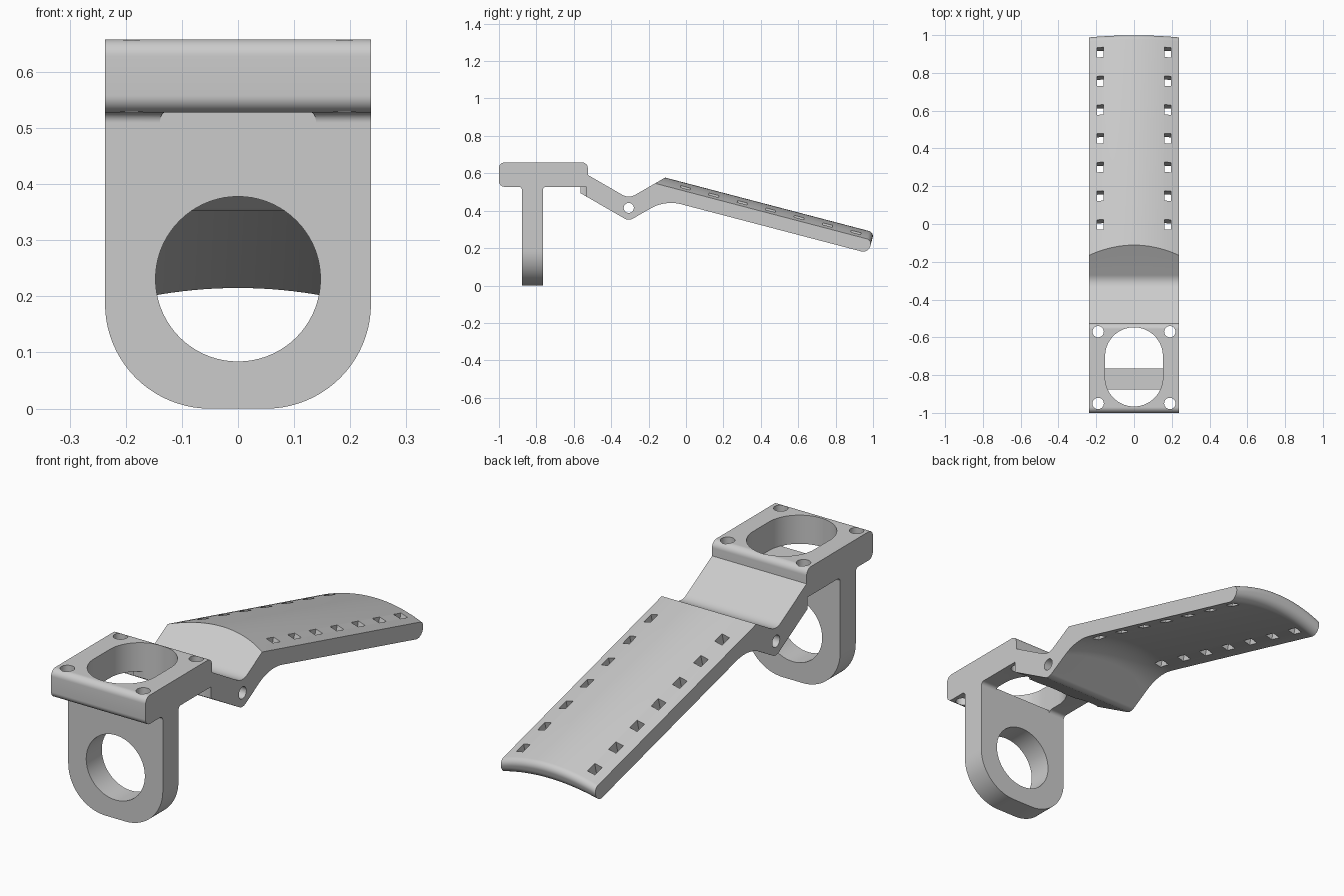
import bpy
import bmesh
import math
from mathutils import Vector, Matrix

if "Cube" in bpy.data.objects:
    bpy.data.objects.remove(bpy.data.objects["Cube"], do_unlink=True)

GREY = (0.6, 0.6, 0.6, 1.0)
mat = bpy.data.materials.new("light grey")
mat.use_nodes = True
mat.diffuse_color = GREY
mat.node_tree.nodes["Principled BSDF"].inputs["Base Color"].default_value = GREY

HALF = 0.237          # half width of the whole bracket
SLOPE = 0.262         # fall of the arm
HINGE = 0.577         # slope of the hinge flanks
PIN_Y = -0.306


def rounded(corners, steps=10):
    """Closed outline from (a, b, radius) corners."""
    out = []
    n = len(corners)
    for i, (a, b, r) in enumerate(corners):
        p = Vector((a, b))
        if r == 0:
            out.append(p)
            continue
        u = (Vector(corners[i - 1][:2]) - p).normalized()
        v = (Vector(corners[(i + 1) % n][:2]) - p).normalized()
        half = u.angle(v) / 2
        centre = p + (u + v).normalized() * r / math.sin(half)
        s = p + u * r / math.tan(half) - centre
        e = p + v * r / math.tan(half) - centre
        start = math.atan2(s.y, s.x)
        turn = (math.atan2(e.y, e.x) - start + math.pi) % (2 * math.pi) - math.pi
        for k in range(steps + 1):
            t = start + turn * k / steps
            out.append(centre + Vector((math.cos(t), math.sin(t))) * r)
    return out


def add_loft(bm, rings):
    """Closed solid through equal rings of points."""
    rows = [[bm.verts.new(p) for p in ring] for ring in rings]
    n = len(rows[0])
    for lo, hi in zip(rows, rows[1:]):
        for i in range(n):
            j = (i + 1) % n
            bm.faces.new((lo[i], lo[j], hi[j], hi[i]))
    bm.faces.new(rows[0][::-1])
    bm.faces.new(rows[-1])


def add_cylinder(bm, radius, length, matrix):
    bmesh.ops.create_cone(bm, cap_ends=True, segments=40, radius1=radius,
                          radius2=radius, depth=length, matrix=matrix)


def finish(name, bm):
    bmesh.ops.recalc_face_normals(bm, faces=bm.faces[:])
    mesh = bpy.data.meshes.new(name)
    bm.to_mesh(mesh)
    bm.free()
    obj = bpy.data.objects.new(name, mesh)
    obj.data.materials.append(mat)
    bpy.context.collection.objects.link(obj)
    return obj


def activate(obj):
    bpy.ops.object.select_all(action='DESELECT')
    obj.select_set(True)
    bpy.context.view_layer.objects.active = obj


def carve(obj, cutters):
    activate(obj)
    for cutter in cutters:
        mod = obj.modifiers.new("cut", 'BOOLEAN')
        mod.operation = 'DIFFERENCE'
        mod.solver = 'EXACT'
        mod.object = cutter
        bpy.ops.object.modifier_apply(modifier=mod.name)
    bpy.ops.object.shade_smooth_by_angle(angle=math.radians(30))


# Clamp head: rounded block with small fillets down to the tab
outline = rounded([
    (-1, 0.528, 0.03), (-1, 0.658, 0.03), (-0.525, 0.658, 0.03),
    (-0.525, 0.528, 0), (-0.765, 0.528, 0.018), (-0.765, 0.509, 0),
    (-0.877, 0.509, 0), (-0.877, 0.528, 0.018)])
bm = bmesh.new()
add_loft(bm, [[(x, p.x, p.y) for p in outline] for x in (-HALF, HALF)])
head = finish("clamp_head", bm)

# Hanging tab with rounded lower corners
outline = rounded([(-HALF, 0.528, 0), (HALF, 0.528, 0),
                   (HALF, 0, 0.187), (-HALF, 0, 0.187)], 20)
bm = bmesh.new()
add_loft(bm, [[(p.x, y, p.y) for p in outline] for y in (-0.877, -0.765)])
tab = finish("hanging_tab", bm)


# Hinge and arched arm: one profile whose arm part sinks towards the sides
def arm_profile(x):
    d = (x / HALF) ** 2
    top = 0.548 - 0.045 * d        # arm height at y = 0
    low = 0.464 - 0.036 * d
    v_top, v_low = 0.465, 0.345    # hinge valley and keel

    def meet(arm, hinge):
        y = (arm - hinge + HINGE * PIN_Y) / (HINGE + SLOPE)
        return y, arm - SLOPE * y

    def tip(arm):
        y = (0.975 + SLOPE * (arm - 0.17)) / (1 + SLOPE ** 2)
        return y, arm - SLOPE * y

    return rounded([
        (-0.565, 0.528, 0), (-0.525, 0.528, 0),
        (-0.525, v_top + HINGE * (PIN_Y + 0.525), 0),
        (PIN_Y, v_top, 0.07),
        (*meet(top, v_top), 0),
        (*tip(top), 0.028), (*tip(low), 0.04),
        (*meet(low, v_low), 0.22),
        (PIN_Y, v_low, 0.045),
        (-0.565, v_low + HINGE * (PIN_Y + 0.565), 0)])


bm = bmesh.new()
xs = [HALF * (i / 12 - 1) for i in range(25)]
add_loft(bm, [[(x, p.x, p.y) for p in arm_profile(x)] for x in xs])
arm = finish("hinge_and_arm", bm)

# Cutter: long opening through the head
bm = bmesh.new()
slot = []
for k in range(49):
    t = math.pi * k / 48
    slot.append((0.153 * math.cos(t), -0.70 + 0.153 * math.sin(t)))
slot += [(-x, -1.513 - y) for x, y in slot]
add_loft(bm, [[(x, y, z) for x, y in slot] for z in (0.4, 0.8)])
slot_cut = finish("slot_cutter", bm)

# Cutters: corner screw holes and the recesses under the rear pair
bm = bmesh.new()
for x in (-0.19, 0.19):
    for y in (-0.57, -0.95):
        add_cylinder(bm, 0.03, 0.6, Matrix.Translation((x, y, 0.6)))
screw_cut = finish("screw_cutter", bm)
bm = bmesh.new()
for x in (-0.19, 0.19):
    add_cylinder(bm, 0.06, 0.2, Matrix.Translation((x, -0.57, 0.429)))
recess_cut = finish("recess_cutter", bm)

# Cutter: hinge pin hole
bm = bmesh.new()
add_cylinder(bm, 0.027, 1, Matrix.Translation((0, PIN_Y, 0.415))
             @ Matrix.Rotation(math.pi / 2, 4, 'Y'))
pin_cut = finish("pin_cutter", bm)

# Cutter: two rows of strap windows square to the arm
bm = bmesh.new()
for i in range(7):
    y = -0.003 + 0.152 * i
    for x in (-0.179, 0.179):
        bmesh.ops.create_cube(bm, size=1, matrix=(
            Matrix.Translation((x, y, 0.523 - SLOPE * y))
            @ Matrix.Rotation(-math.atan(SLOPE), 4, 'X')
            @ Matrix.Diagonal((0.036, 0.054, 0.3, 1))))
window_cut = finish("window_cutter", bm)

# Cutter: round bore through the tab
bm = bmesh.new()
bmesh.ops.create_cone(bm, cap_ends=True, segments=72, radius1=0.147,
                      radius2=0.147, depth=0.4,
                      matrix=Matrix.Translation((0, -0.82, 0.231))
                      @ Matrix.Rotation(math.pi / 2, 4, 'X'))
bore_cut = finish("bore_cutter", bm)

carve(head, [slot_cut, screw_cut])
carve(arm, [slot_cut, recess_cut, pin_cut, window_cut])
carve(tab, [bore_cut])

for cutter in (slot_cut, screw_cut, recess_cut, pin_cut, window_cut, bore_cut):
    bpy.data.objects.remove(cutter, do_unlink=True)
